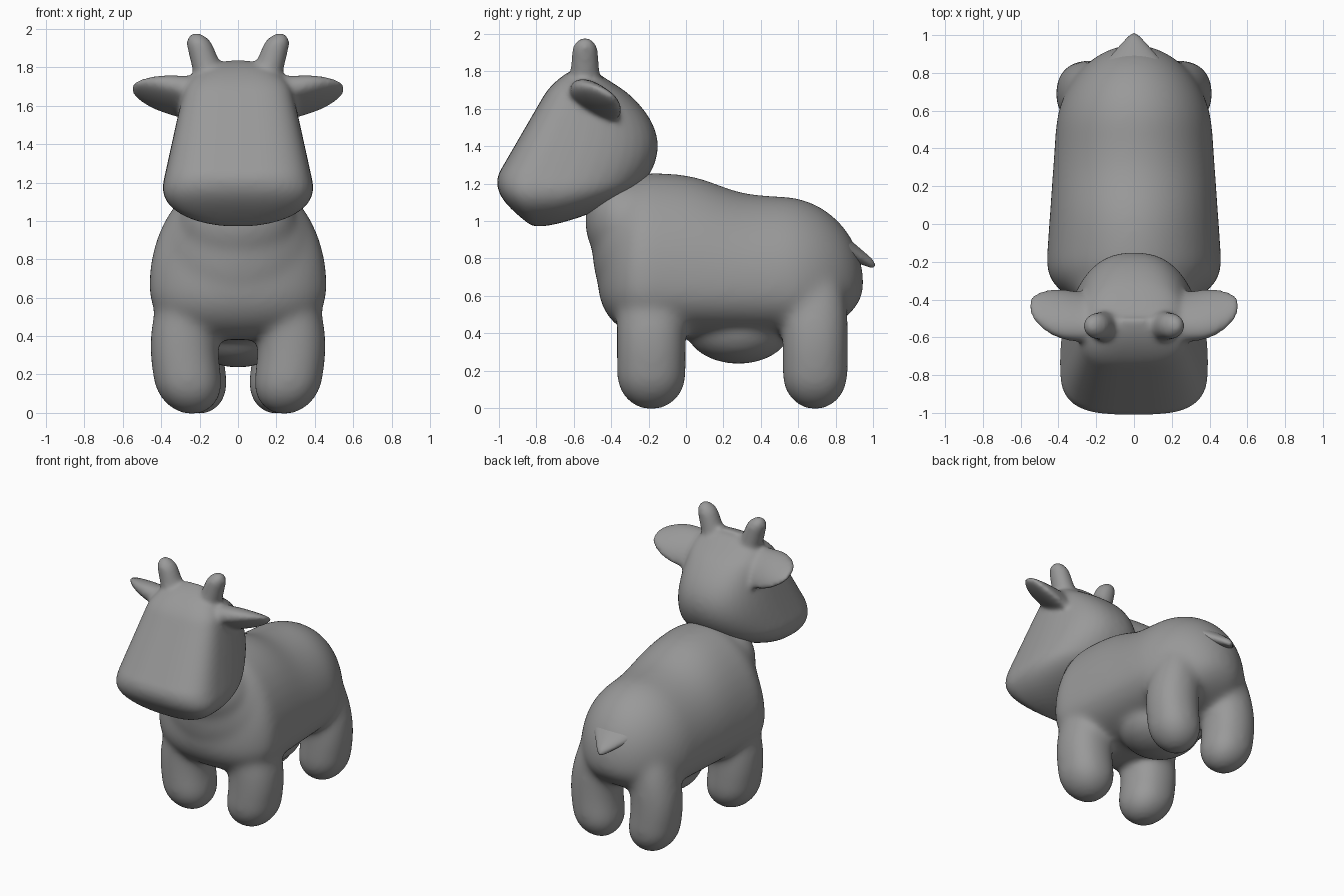
import bpy, bmesh, math
from mathutils import Matrix, Vector

cube = bpy.data.objects.get("Cube")
if cube:
    bpy.data.objects.remove(cube, do_unlink=True)

SEGMENTS = 40
STEPS = 36

# One plain colour
grey = bpy.data.materials.new("soft grey")
grey.use_nodes = True
grey.diffuse_color = (0.32, 0.32, 0.32, 1)
grey.node_tree.nodes["Principled BSDF"].inputs["Base Color"].default_value = grey.diffuse_color


def signed_power(value, exponent):
    return math.copysign(abs(value) ** exponent, value)


def blob(bm, centre, radii):
    """Add an ellipsoid."""
    matrix = Matrix.LocRotScale(Vector(centre), None, Vector(radii))
    bmesh.ops.create_uvsphere(bm, u_segments=SEGMENTS, v_segments=STEPS, radius=1, matrix=matrix)


def loft(bm, axis, start, end, start_round, end_round, section,
         low_power=1, high_power=1, side=1, shear=0):
    """Skin sections along an axis, with elliptically rounded ends.
    section(s) gives the side centre, half width, low, middle and high."""
    rings = []
    for step in range(1, STEPS):
        # Rings crowd together towards the rounded ends
        s = start + (end - start) * (1 - math.cos(math.pi * step / STEPS)) / 2
        inset = max(0, 1 - (s - start) / start_round, 1 - (end - s) / end_round)
        scale = math.sqrt(1 - inset * inset)
        centre, width, low, middle, high = section(s)
        ring = []
        for i in range(SEGMENTS):
            angle = math.tau * i / SEGMENTS
            upper = math.sin(angle) > 0
            power = high_power if upper else low_power
            reach = high - middle if upper else middle - low
            across = scale * width * signed_power(math.cos(angle), power)
            u = centre + across
            v = middle + scale * reach * signed_power(math.sin(angle), power) + shear * across
            x, y, z = {"x": (s, u, v), "y": (u, s, v), "z": (u, v, s)}[axis]
            ring.append(bm.verts.new((x * side, y, z)))
        rings.append(ring)
    for ring, following in zip(rings, rings[1:]):
        for i in range(SEGMENTS):
            bm.faces.new((ring[i - 1], ring[i], following[i], following[i - 1]))
    bm.faces.new(rings[0])
    bm.faces.new(rings[-1])


def soft_skin(name, bm, voxel, iterations):
    """Fuse overlapping parts into one smooth object."""
    bmesh.ops.recalc_face_normals(bm, faces=bm.faces)
    mesh = bpy.data.meshes.new(name)
    bm.to_mesh(mesh)
    bm.free()
    mesh.materials.append(grey)
    part = bpy.data.objects.new(name, mesh)
    bpy.context.collection.objects.link(part)
    fuse = part.modifiers.new("fuse", "REMESH")
    fuse.mode = "VOXEL"
    fuse.voxel_size = voxel
    fuse.use_smooth_shade = True
    soften = part.modifiers.new("soften", "SMOOTH")
    soften.factor = 0.5
    soften.iterations = iterations


def torso(y):
    # The back steps down from the shoulders to the rump
    back = 1.195 - 0.065 * math.tanh(6 * (y - 0.17))
    return 0, 0.45 - 0.07 * y, 0.38, 0.66, back


def head(z):
    # Straight face above a rounded muzzle
    rise = z - 1.2
    face = 0.58 * max(rise - 0.04, 0) + 2 * min(rise, 0) ** 2 - 1.01
    nape = -0.15 - 2 * (z - 1.4) ** 2
    return 0, 0.39 - 0.22 * rise, face, -0.72 + 0.36 * rise, nape


def tail(y):
    thickness = 0.25 * (1.1 - y)
    middle = 0.83 - 0.6 * (y - 0.9)
    return 0, 0.9 * (1.03 - y), middle - thickness, middle, middle + thickness


def leg_centre(z):
    # Feet and hips both lean inwards
    return 0.24 + 0.13 * min(z, 0.3) - 0.15 * max(z - 0.4, 0)


def front_leg(z):
    return leg_centre(z), 0.178, -0.37, -0.185, 0


def rear_leg(z):
    return leg_centre(z) - 0.035, 0.17, 0.515, 0.69, 0.865


def horn(z):
    rise = z - 1.7
    radius = 0.086 - 0.08 * rise
    middle = -0.54
    return 0.13 + 0.32 * rise, radius, middle - radius, middle, middle + radius


def ear(x):
    middle = 1.54 + 0.27 * x
    return 0.4 * x ** 3 - 0.5, 0.135, middle - 0.05, middle, 1.74


# Body: torso, chest, neck, udder and legs
body = bmesh.new()
loft(body, "y", -0.47, 0.95, 0.27, 0.44, torso, low_power=0.85)
blob(body, (0, -0.22, 0.84), (0.4, 0.28, 0.4))
blob(body, (0, -0.35, 1), (0.3, 0.19, 0.25))
blob(body, (0, 0.28, 0.42), (0.27, 0.28, 0.185))
for side in (1, -1):
    for leg in (front_leg, rear_leg):
        loft(body, "z", -0.01, 0.85, 0.19, 0.4, leg, 0.9, 0.9, side)
soft_skin("body", body, 0.016, 45)

# Head with paired horns and ears
skull = bmesh.new()
loft(skull, "z", 0.97, 1.84, 0.23, 0.17, head, low_power=0.6, high_power=0.85)
for side in (1, -1):
    loft(skull, "z", 1.65, 1.98, 0.05, 0.07, horn, side=side)
    loft(skull, "x", 0.1, 0.56, 0.05, 0.22, ear, side=side, shear=-0.5)
soft_skin("head", skull, 0.014, 14)

# Tail
tip = bmesh.new()
loft(tip, "y", 0.75, 1.015, 0.05, 0.03, tail)
soft_skin("tail", tip, 0.01, 6)
